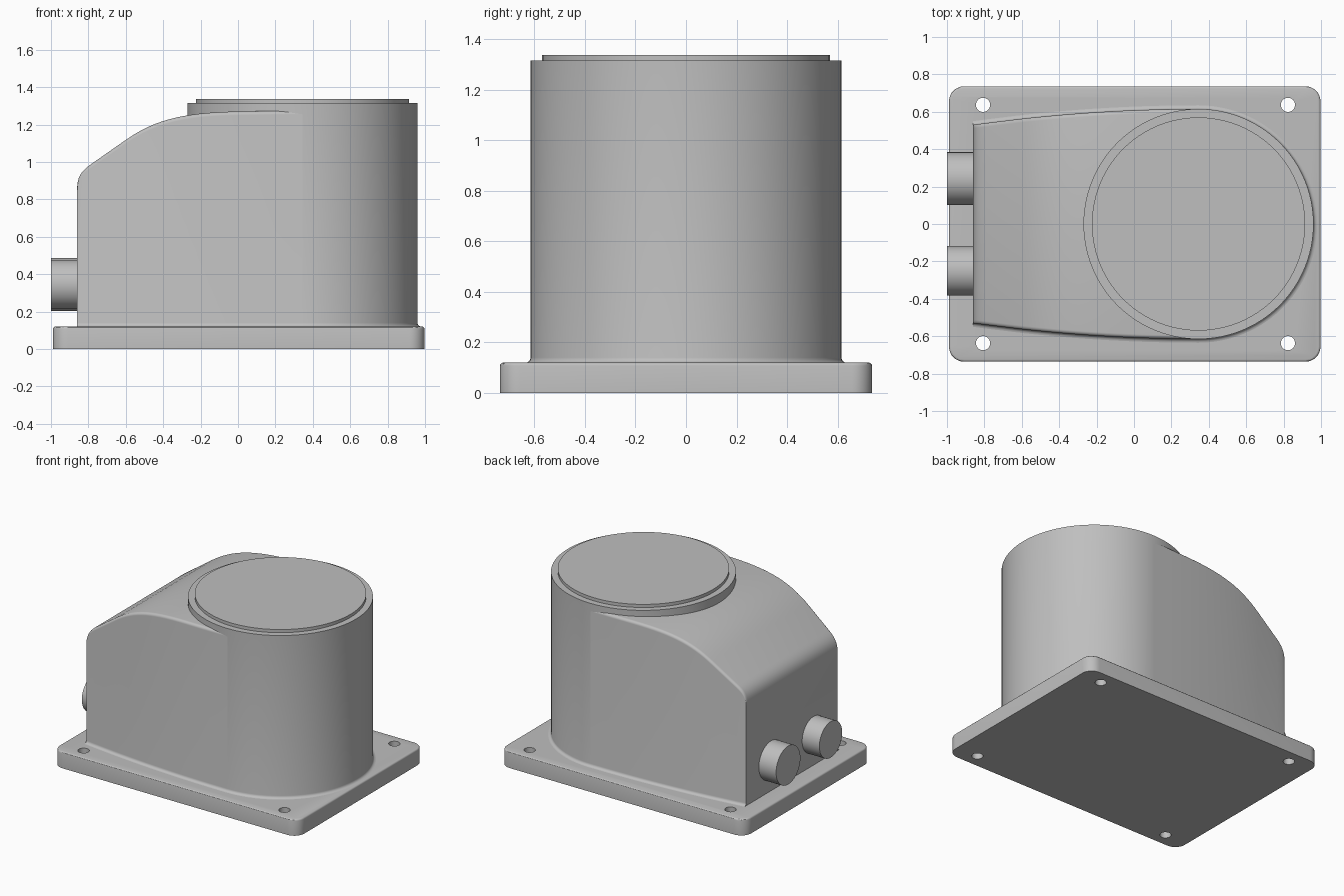
import bpy, bmesh, math
from mathutils import Matrix, Vector
from mathutils.geometry import interpolate_bezier

cube = bpy.data.objects.get("Cube")
if cube:
    bpy.data.objects.remove(cube, do_unlink=True)

grey = bpy.data.materials.new("light grey")
grey.use_nodes = True
grey.diffuse_color = (0.52, 0.52, 0.52, 1)
grey.node_tree.nodes["Principled BSDF"].inputs["Base Color"].default_value = (0.52, 0.52, 0.52, 1)

PLATE_TOP = 0.12
DRUM_X, DRUM_R = 0.345, 0.615
BODY_X = -0.86
FOOT = 0.02


def finish(bm, name):
    bmesh.ops.recalc_face_normals(bm, faces=bm.faces[:])
    mesh = bpy.data.meshes.new(name)
    bm.to_mesh(mesh)
    bm.free()
    obj = bpy.data.objects.new(name, mesh)
    bpy.context.collection.objects.link(obj)
    mesh.materials.append(grey)
    return obj


def smooth(obj):
    bpy.ops.object.select_all(action='DESELECT')
    obj.select_set(True)
    bpy.context.view_layer.objects.active = obj
    bpy.ops.object.shade_smooth_by_angle(angle=math.radians(30))


def loft(rings, name, closed=False):
    """Skin equal-length rings of points and cap both ends."""
    bm = bmesh.new()
    loops = [[bm.verts.new(p) for p in ring] for ring in rings]
    n = len(loops[0])
    for a, b in zip(loops, loops[1:]):
        for i in range(n):
            j = (i + 1) % n
            bm.faces.new((a[i], a[j], b[j], b[i]))
    bm.faces.new(loops[0])
    bm.faces.new(loops[-1])
    return finish(bm, name)


def turned(profile, name, matrix, sides=96):
    """Solid of revolution from (radius, height) pairs."""
    angles = [2 * math.pi * i / sides for i in range(sides)]
    rings = [[matrix @ Vector((r * math.cos(a), r * math.sin(a), z)) for a in angles]
             for r, z in profile]
    obj = loft(rings, name)
    smooth(obj)
    return obj


def foot_curve(steps=4):
    """Concave fillet where the walls meet the plate: (outset, z)."""
    for i in range(steps + 1):
        a = math.pi / 2 * i / steps
        yield FOOT * (1 - math.sin(a)), PLATE_TOP + FOOT * (1 - math.cos(a))


# Base plate with rounded corners and softened upper rim
bm = bmesh.new()
bmesh.ops.create_cube(bm, size=1, matrix=Matrix.Translation((0.004, 0, PLATE_TOP / 2))
                      @ Matrix.Diagonal((1.986, 1.472, PLATE_TOP, 1)))
upright = [e for e in bm.edges if abs(e.verts[0].co.z - e.verts[1].co.z) > 0.05]
bmesh.ops.bevel(bm, geom=upright, offset=0.08, segments=8, profile=0.5, affect='EDGES')
rim = [e for e in bm.edges if all(v.co.z > PLATE_TOP - 0.001 for v in e.verts)]
bmesh.ops.bevel(bm, geom=rim, offset=0.012, segments=3, profile=0.5, affect='EDGES')
plate = finish(bm, "base_plate")

# Four screw holes through the plate
bm = bmesh.new()
for x in (-0.807, 0.823):
    for y in (-0.637, 0.637):
        bmesh.ops.create_cone(bm, cap_ends=True, segments=32, radius1=0.038, radius2=0.038,
                              depth=0.5, matrix=Matrix.Translation((x, y, 0.06)))
cutter = finish(bm, "hole_cutter")
cutter.hide_render = True
cut = plate.modifiers.new("screw_holes", 'BOOLEAN')
cut.operation = 'DIFFERENCE'
cut.solver = 'EXACT'
cut.object = cutter
bpy.context.view_layer.objects.active = plate
bpy.ops.object.modifier_apply(modifier=cut.name)
bpy.data.objects.remove(cutter, do_unlink=True)
smooth(plate)

# Drum with stepped lid
profile = [(DRUM_R + out, z) for out, z in foot_curve()]
profile += [(DRUM_R, 1.315), (0.57, 1.315), (0.57, 1.338)]
turned(profile, "drum", Matrix.Translation((DRUM_X, 0, 0)))


# Sloping housing: roof line swept along x, width swelling towards the drum
def roof(p, q, r, s, count):
    return interpolate_bezier(*[Vector((x, 0, z)) for x, z in (p, q, r, s)], count)


line = roof((BODY_X, 0.86), (BODY_X, 0.92), (-0.835, 0.954), (-0.79, 0.985), 10)
line += roof((-0.6, 1.118), (-0.45, 1.223), (-0.3, 1.265), (0, 1.27), 16)
line += [Vector((x, 0, 1.27 + x / 70)) for x in (0.1, 0.2, DRUM_X)]

rings = []
for p in line:
    half = DRUM_R - 0.085 * ((DRUM_X - p.x) / (DRUM_X - BODY_X)) ** 2
    side = [(half + out, z) for out, z in foot_curve()]
    edge = 0.02
    for i in range(6):
        a = math.pi / 2 * i / 5
        side.append((half - edge + edge * math.cos(a), p.z - edge + edge * math.sin(a)))
    section = side + [(-y, z) for y, z in reversed(side)]
    rings.append([(p.x, y, z) for y, z in section])
smooth(loft(rings, "sloped_housing"))

# Two round cable stubs on the end wall
for name, y, radius in (("left_stub", -0.25, 0.132), ("right_stub", 0.243, 0.141)):
    place = Matrix.Translation((-1, y, 0.345)) @ Matrix.Rotation(math.pi / 2, 4, 'Y')
    turned([(radius, 0), (radius, 0.16)], name, place, 64)
